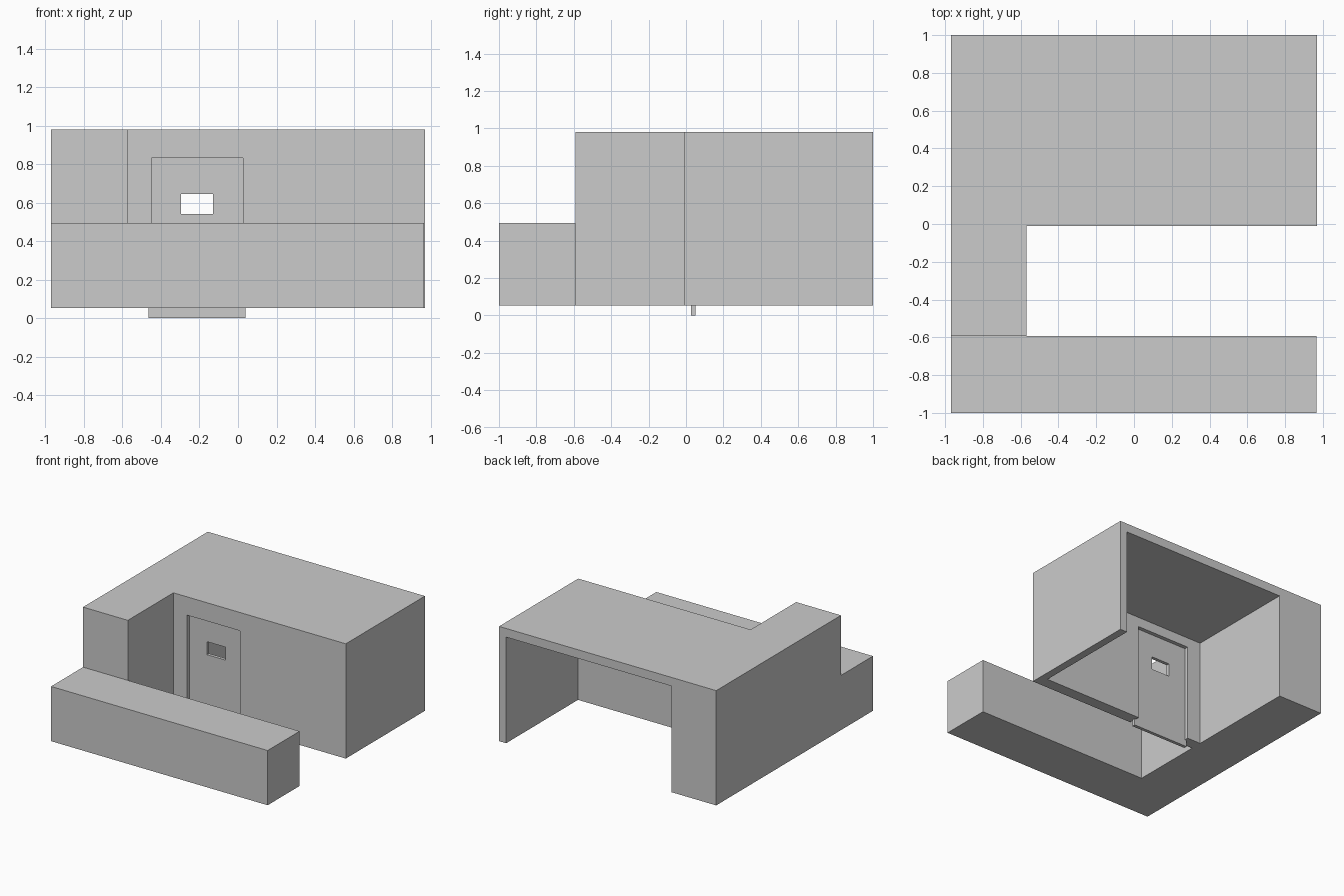
import bpy, bmesh

if "Cube" in bpy.data.objects:
    bpy.data.objects.remove(bpy.data.objects["Cube"])


def prism(name, plan, z0, z1):
    """Extrude a counter-clockwise plan outline from z0 up to z1."""
    bm = bmesh.new()
    base = bm.faces.new([bm.verts.new((x, y, z0)) for x, y in plan])
    top = bmesh.ops.extrude_face_region(bm, geom=[base], use_keep_orig=True)
    verts = [v for v in top["geom"] if isinstance(v, bmesh.types.BMVert)]
    bmesh.ops.translate(bm, verts=verts, vec=(0, 0, z1 - z0))
    bmesh.ops.recalc_face_normals(bm, faces=bm.faces)
    mesh = bpy.data.meshes.new(name)
    bm.to_mesh(mesh)
    bm.free()
    obj = bpy.data.objects.new(name, mesh)
    bpy.context.collection.objects.link(obj)
    return obj


def box(name, x0, x1, y0, y1, z0, z1):
    return prism(name, [(x0, y0), (x1, y0), (x1, y1), (x0, y1)], z0, z1)


def cut(target, name, *bounds):
    """Subtract a box from the target and discard the cutter."""
    cutter = box(name, *bounds)
    cutter.hide_render = True
    mod = target.modifiers.new(name, 'BOOLEAN')
    mod.operation = 'DIFFERENCE'
    mod.solver = 'EXACT'
    mod.object = cutter
    bpy.context.view_layer.objects.active = target
    bpy.ops.object.modifier_apply(modifier=mod.name)
    bpy.data.objects.remove(cutter)


# Building shell: C-shaped plan with main room, side wing and front wall
shell = prism("building_shell", [
    (-0.97, -1.0), (0.965, -1.0), (0.965, -0.592), (-0.57, -0.592),
    (-0.57, -0.01), (0.97, -0.01), (0.97, 1.0), (-0.97, 1.0)], 0.053, 0.98)

# Lower the front wall, hollow the room (open behind and below), cut the doorway
cut(shell, "low_wall_cutter", -1.5, 1.5, -1.5, -0.592, 0.495, 1.5)
cut(shell, "room_cutter", -0.57, 0.907, 0.083, 1.5, -0.5, 0.91)
cut(shell, "doorway_cutter", -0.45, 0.025, -0.2, 0.2, -0.5, 0.832)

# Door slab set in the wall, slightly wider than its opening, with a peep window
door = box("door", -0.465, 0.038, 0.026, 0.052, 0.0, 0.845)
cut(door, "window_cutter", -0.295, -0.13, -0.2, 0.2, 0.54, 0.645)
